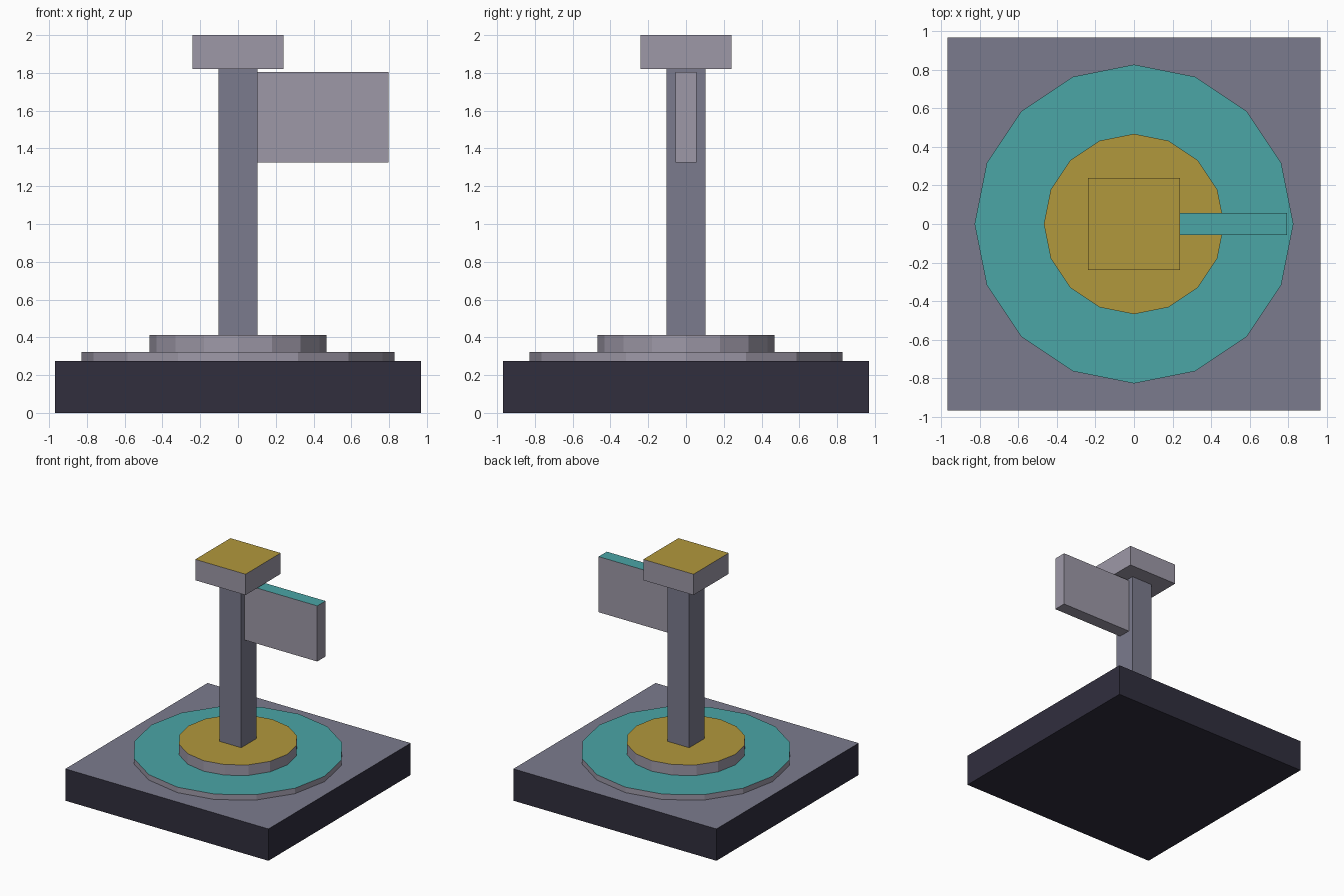
import bpy, bmesh
from math import pi
from mathutils import Matrix

if "Cube" in bpy.data.objects:
    bpy.data.objects.remove(bpy.data.objects["Cube"])


def material(name, rgb):
    # 0-255 display colour to linear diffuse colour
    m = bpy.data.materials.new(name)
    m.diffuse_color = [(c / 255) ** 2.2 for c in rgb] + [1]
    m.use_nodes = True
    m.node_tree.nodes["Principled BSDF"].inputs["Base Color"].default_value = m.diffuse_color
    return m


dark = material("dark_stone", (52, 50, 64))
slate = material("slate", (122, 122, 140))
pale = material("pale_grey", (156, 151, 166))
teal = material("teal", (76, 164, 165))
gold = material("gold", (176, 151, 62))


def finish(name, bm, side_mat, top_mat):
    # upward faces take the second material
    bm.normal_update()
    for f in bm.faces:
        f.material_index = 1 if f.normal.z > 0.9 else 0
    mesh = bpy.data.meshes.new(name)
    bm.to_mesh(mesh)
    bm.free()
    mesh.materials.append(side_mat)
    mesh.materials.append(top_mat)
    bpy.context.collection.objects.link(bpy.data.objects.new(name, mesh))


def box(name, lo, hi, side_mat, top_mat):
    size = [b - a for a, b in zip(lo, hi)]
    mid = [(a + b) / 2 for a, b in zip(lo, hi)]
    bm = bmesh.new()
    bmesh.ops.create_cube(bm, size=1,
                          matrix=Matrix.Translation(mid) @ Matrix.Diagonal((*size, 1)))
    finish(name, bm, side_mat, top_mat)


def disc(name, radius, z0, z1, side_mat, top_mat):
    # 16-sided, with corners on the axes
    bm = bmesh.new()
    bmesh.ops.create_cone(bm, cap_ends=True, segments=16, radius1=radius,
                          radius2=radius, depth=z1 - z0,
                          matrix=Matrix.Translation((0, 0, (z0 + z1) / 2))
                          @ Matrix.Rotation(pi / 2, 4, 'Z'))
    finish(name, bm, side_mat, top_mat)


# square plinth and two stepped discs
box("base", (-0.97, -0.97, 0), (0.97, 0.97, 0.275), dark, slate)
disc("lower_disc", 0.828, 0.275, 0.322, pale, teal)
disc("upper_disc", 0.468, 0.322, 0.413, pale, gold)

# post with cap and side panel
box("post", (-0.103, -0.103, 0.413), (0.103, 0.103, 1.82), slate, slate)
box("cap", (-0.24, -0.24, 1.82), (0.24, 0.24, 2.0), pale, gold)
box("side_panel", (0.1, -0.056, 1.325), (0.796, 0.056, 1.805), pale, teal)
